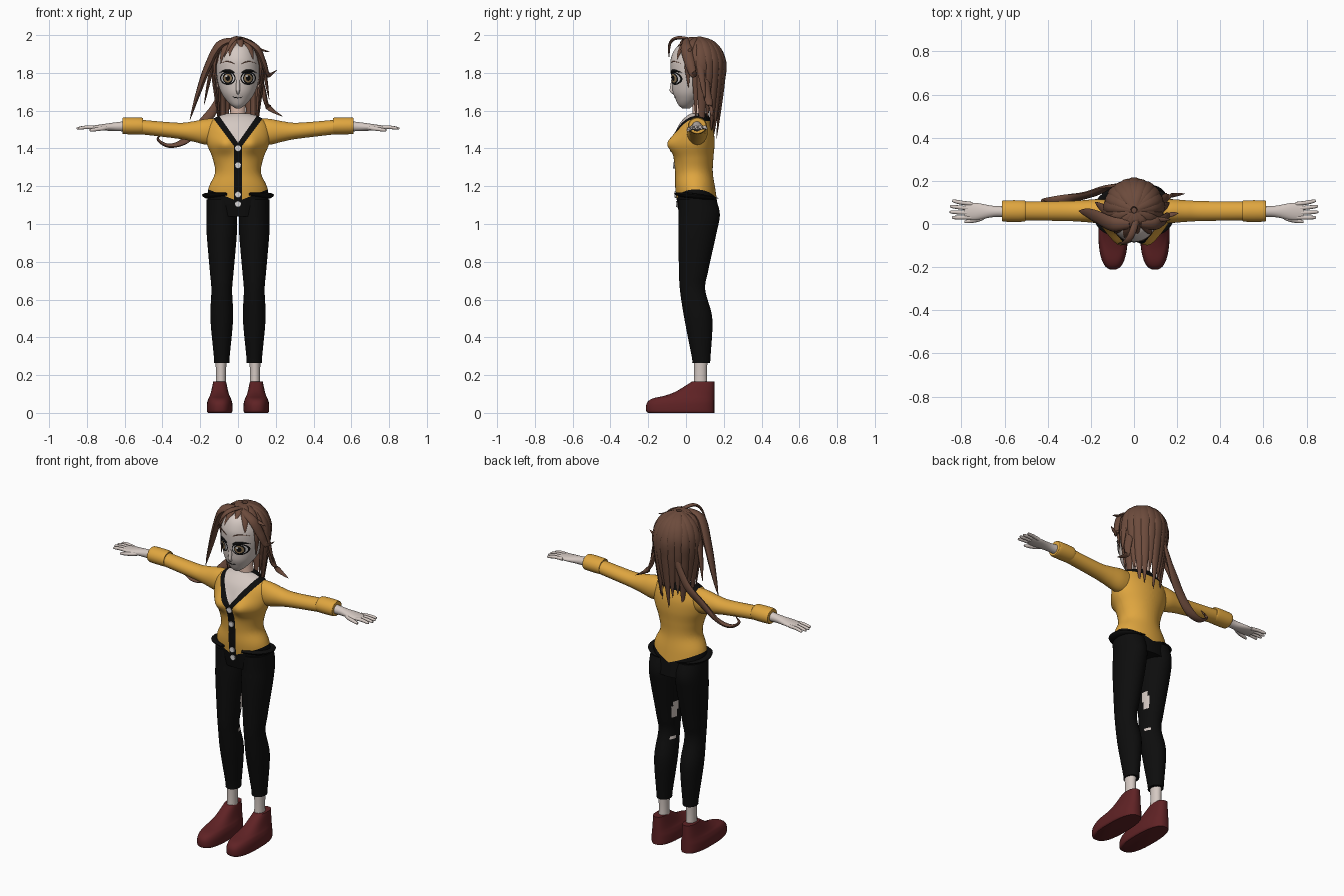
import bpy, bmesh, math
from mathutils import Vector
from mathutils.bvhtree import BVHTree

if "Cube" in bpy.data.objects:
    bpy.data.objects.remove(bpy.data.objects["Cube"])

def material(name, r, g, b):
    m = bpy.data.materials.new(name)
    m.diffuse_color = (r, g, b, 1)
    m.use_nodes = True
    m.node_tree.nodes["Principled BSDF"].inputs["Base Color"].default_value = m.diffuse_color
    return m

SKIN = material("pale skin", .66, .58, .54)
PEACH = material("peach skin", .78, .53, .43)
YELLOW = material("mustard knit", .74, .38, .05)
BLACK = material("black cloth", .004, .004, .004)
WHITE = material("button white", .7, .68, .68)
HAIR = material("brown hair", .15, .07, .045)
RED = material("dark red leather", .115, .016, .018)
TAN = material("tan iris", .3, .2, .1)

def finish(name, bm, mats, rule=None):
    bmesh.ops.recalc_face_normals(bm, faces=bm.faces)
    if rule:
        for f in bm.faces:
            f.material_index = rule(f.calc_center_median())
    me = bpy.data.meshes.new(name)
    bm.to_mesh(me)
    bm.free()
    for m in mats:
        me.materials.append(m)
    me.polygons.foreach_set("use_smooth", [True] * len(me.polygons))
    me.set_sharp_from_angle(angle=math.radians(50))
    ob = bpy.data.objects.new(name, me)
    bpy.context.collection.objects.link(ob)
    return ob

def spline(rows, sub):
    out, n = [], len(rows)
    for i in range(n - 1):
        a, b, c, d = rows[max(i - 1, 0)], rows[i], rows[i + 1], rows[min(i + 2, n - 1)]
        for k in range(sub):
            t = k / sub
            out.append([.5 * (2 * q + (r - p) * t + (2 * p - 5 * q + 4 * r - s) * t * t
                              + (3 * q - p - 3 * r + s) * t ** 3) for p, q, r, s in zip(a, b, c, d)])
    return out + [list(rows[-1])]

def skin_rings(rings):
    bm = bmesh.new()
    vs = [[bm.verts.new(p) for p in ring] for ring in rings]
    n = len(vs[0])
    for a, b in zip(vs, vs[1:]):
        for i in range(n):
            bm.faces.new((a[i], a[(i + 1) % n], b[(i + 1) % n], b[i]))
    bm.faces.new(vs[0])
    bm.faces.new(vs[-1])
    return bm

def loft(a, rows, axis='z', n=32, sub=6, s=1, power=2):
    """Fixed first centre a; rows: position on axis, second centre, two radii."""
    rings = []
    for t, b, ra, rb in spline(rows, sub):
        ring = []
        for i in range(n):
            c, d = math.cos(2 * math.pi * i / n), math.sin(2 * math.pi * i / n)
            u = a + ra * math.copysign(abs(c) ** (2 / power), c)
            v = b + rb * math.copysign(abs(d) ** (2 / power), d)
            ring.append((s * u, v, t) if axis == 'z' else (s * t, u, v))
        rings.append(ring)
    return skin_rings(rings)

def sweep(name, pts, r, mat, centre=None, squash=1, s=1, taper=True, n=10):
    """Tapered tube through points, flattened towards a centre."""
    path = [Vector(p) for p in spline(pts, 6)]
    rings, last = [], len(path) - 1
    for i, p in enumerate(path):
        t = (path[min(i + 1, last)] - path[max(i - 1, 0)]).normalized()
        ref = p - Vector(centre) if centre else Vector((.01, .02, 1))
        side = t.cross(ref).normalized()
        up = side.cross(t) * squash
        f = i / last
        w = r * max(.05, min(1, .5 + 2 * f) * (1 - f ** 3)) if taper else r * (1 - .5 * f ** 6)
        ring = [p + w * (side * math.cos(2 * math.pi * k / n) + up * math.sin(2 * math.pi * k / n)) for k in range(n)]
        rings.append([(s * v.x, v.y, v.z) for v in ring])
    return finish(name, skin_rings(rings), [mat])

# Cardigan: torso cut along neckline, placket and hem
bm = loft(0, [(1.04, .07, .16, .105), (1.18, .05, .158, .106), (1.27, .042, .122, .1), (1.35, .04, .135, .105),
              (1.42, .038, .163, .113), (1.48, .045, .17, .103), (1.53, .05, .155, .085),
              (1.565, .06, .118, .064), (1.585, .07, .06, .045)], n=64)
for v in bm.verts:
    if v.co.y < .04:
        v.co.y -= .034 * math.exp(-((abs(v.co.x) - .07) / .05) ** 2 - ((v.co.z - 1.425) / .05) ** 2)
cuts = [((0, .06, 0), (0, 1, 0)), ((0, 0, 1.545), (0, 0, 1))]
for s in (1, -1):
    cuts += [((s * .022, 0, 0), (1, 0, 0)), ((0, 0, 1.43), (s, 0, -.7)),
             ((0, 0, 1.385), (s, 0, -.75)), ((0, 0, 1.12), (s * .4, 0, -1))]
for co, no in cuts:
    bmesh.ops.bisect_plane(bm, geom=bm.verts[:] + bm.edges[:] + bm.faces[:], plane_co=co, plane_no=no)

def cardigan_rule(c):
    x = abs(c.x)
    if c.z < 1.12 + .4 * x:
        return 1
    if c.y < .06:
        if x < (c.z - 1.43) * .7:
            return 2
        return int(x < (c.z - 1.385) * .75 or x < .022)
    return int(c.z > 1.545)
torso = finish("cardigan", bm, [YELLOW, BLACK, SKIN], cardigan_rule)

def surface(ob):
    me = ob.data
    tree = BVHTree.FromPolygons([v.co for v in me.vertices], [p.vertices for p in me.polygons])
    def front(x, z):
        hit = tree.ray_cast(Vector((x, -1, z)), Vector((0, 1, 0)))[0]
        return hit.y if hit else 0
    return front

def plate(name, front, cx, cz, rx, rz, mat, lift):
    """Thin elliptical plate that follows the surface below."""
    bm = bmesh.new()
    n, rings = 28, []
    for k in range(1, 6):
        pts = [(cx + rx * k / 5 * math.cos(i * 2 * math.pi / n), cz + rz * k / 5 * math.sin(i * 2 * math.pi / n))
               for i in range(n)]
        rings.append([bm.verts.new((x, front(x, z) - lift, z)) for x, z in pts])
    bm.faces.new(rings[0])
    for a, b in zip(rings, rings[1:]):
        for i in range(n):
            bm.faces.new((a[i], a[(i + 1) % n], b[(i + 1) % n], b[i]))
    return finish(name, bm, [mat])

# Buttons
chest = surface(torso)
for z in (1.40, 1.31, 1.155, 1.105):
    bm = loft(0, [(-.008, 0, .017, .017), (.007, 0, .016, .016)], n=16, sub=1)
    for v in bm.verts:
        v.co = (v.co.x, chest(0, z) - v.co.z, z + v.co.y)
    finish("button", bm, [WHITE])

# Neck, head, nose and mouth
finish("neck", loft(0, [(1.53, .075, .06, .045), (1.58, .075, .042, .04), (1.69, .07, .04, .042)]), [PEACH])
head = finish("head", loft(0, [(1.612, 0, .012, .02), (1.63, 0, .038, .04), (1.66, .012, .066, .067),
                               (1.70, .03, .091, .1), (1.76, .045, .109, .12), (1.82, .045, .114, .127),
                               (1.88, .045, .108, .124), (1.94, .045, .08, .09), (1.975, .045, .01, .01)], n=48), [SKIN])
face = surface(head)
C = (0, .05, 1.8)
sweep("nose", [(0, face(0, z) + d, z) for z, d in ((1.76, .006), (1.72, -.003), (1.705, -.006), (1.69, .004))],
      .01, SKIN, C, taper=False)
sweep("mouth", [(x, face(x, 1.668 + x * x * 8) - .001, 1.668 + x * x * 8) for x in (-.03, -.015, 0, .015, .03)],
      .0035, BLACK, C, .5)

for s in (1, -1):
    # Eyes, lashes, brows and ears
    layers = (("eye_outline", .041, .036, BLACK), ("eye_white", .035, .029, WHITE), ("iris_rim", .027, .03, BLACK),
              ("iris", .022, .023, TAN), ("pupil", .012, .015, BLACK))
    for i, (name, rx, rz, mat) in enumerate(layers):
        plate(name, face, s * .054, 1.772, rx, rz, mat, .002 + .0015 * i)
    plate("eye_glint", face, s * .054 - .008, 1.783, .006, .006, WHITE, .0095)
    for name, z, r, mat in (("lash", 1.812, .008, BLACK), ("brow", 1.86, .003, HAIR)):
        arch = [(x, z - 8 * (x - .06) ** 2) for x in (.02, .04, .06, .08, .097)]
        sweep(name, [(x, face(x, h) - .002, h) for x, h in arch], r, mat, C, .5, s)
    sweep("ear", [(.108, .055, 1.72), (.116, .06, 1.75), (.113, .07, 1.81)], .02, PEACH, C, .45, s)

    # Sleeve, cuff, forearm and fingers
    finish("sleeve", loft(.06, [(.11, 1.49, .05, .07), (.17, 1.488, .055, .068), (.24, 1.49, .05, .053),
                                (.32, 1.494, .046, .042), (.53, 1.515, .043, .038)], 'x', s=s), [YELLOW])
    finish("cuff", loft(.06, [(.503, 1.518, .04, .036), (.512, 1.519, .049, .044), (.602, 1.52, .049, .044),
                              (.612, 1.52, .04, .036)], 'x', s=s), [YELLOW])
    finish("hand", loft(.058, [(.58, 1.518, .029, .028), (.65, 1.515, .026, .023), (.735, 1.511, .04, .015),
                               (.785, 1.51, .033, .009)], 'x', s=s), [SKIN])
    for k in range(4):
        y, tip = .03 + .021 * k, .858 - .01 * abs(k - 1.4)
        sweep("finger", [(.75, y, 1.51), (.80, y + .002 * k, 1.512), (tip, y + .005 * k, 1.506)],
              .0095, SKIN, s=s, taper=False)
    sweep("thumb", [(.68, .045, 1.51), (.72, .022, 1.505), (.785, .01, 1.496)], .011, SKIN, s=s, taper=False)

    # Trouser leg with torn patches on the inner back
    def leg_rule(c):
        inner = abs(c.x) < .052 and .05 < c.y < .09
        return int(inner and (.755 < c.z < .845 or .615 < c.z < .635))
    finish("trouser_leg", loft(.086, [(1.13, .06, .08, .1), (1.05, .07, .081, .109), (.95, .06, .08, .101),
                                      (.75, .04, .063, .077), (.65, .035, .055, .067), (.5, .065, .06, .074),
                                      (.3, .08, .042, .05), (.265, .08, .04, .047)], s=s, n=40, sub=8),
           [BLACK, SKIN], leg_rule)
    # Flared waistband at the hip
    arc = [-1.2 + .4 * k for k in range(7)]
    sweep("waistband", [(.165 * math.cos(a), .06 + .118 * math.sin(a), 1.147 - .012 * math.sin(a)) for a in arc],
          .03, BLACK, C, .45, s)
    # Ankle and shoe
    finish("ankle", loft(.09, [(.3, .078, .03, .037), (.2, .077, .027, .034), (.08, .077, .03, .04)], s=s), [SKIN])
    shoe = ((0, -.2, .062), (.012, -.211, .068), (.05, -.208, .067), (.075, -.18, .06), (.092, -.11, .052),
            (.115, -.05, .045), (.165, .03, .034))
    finish("shoe", loft(.097, [(z, (toe + .15) / 2, w, (.15 - toe) / 2) for z, toe, w in shoe], n=40, s=s, power=2.5), [RED])

# Hair cap, cut along the hairline
bm = bmesh.new()
bmesh.ops.create_uvsphere(bm, u_segments=40, v_segments=24, radius=1)
for v in bm.verts:
    v.co = (v.co.x * .124, .065 + v.co.y * .132, 1.83 + v.co.z * .152)
bmesh.ops.bisect_plane(bm, geom=bm.verts[:] + bm.edges[:] + bm.faces[:], plane_co=(0, -.05, 1.93),
                       plane_no=(0, .18, .125), clear_inner=True)
finish("hair_cap", bm, [HAIR])

def fall(name, degrees, low, r):
    """Strand from the crown over the skull, then hanging; 0 degrees is the back."""
    a, R, pts = math.radians(degrees), .155, []
    sn, cs = math.sin(a), math.cos(a)
    quarter = R * math.pi / 2
    length = R * math.acos((low - 1.83) / R) if low > 1.83 else quarter + 1.83 - low
    for k in range(7):
        d = .015 + (length - .015) * k / 6
        z, h = 1.83 + R * math.cos(d / R), math.sin(d / R)
        if d > quarter:
            z = 1.83 + quarter - d
            h = 1 - .75 * (1.83 - z)
        pts.append((.13 * h * sn, .065 + (.135 if cs > 0 else .152) * h * cs, z))
    sweep(name, pts, r, HAIR, C, .5)

# Long back strands, side locks and fringe
for i in range(11):
    fall("back_strand", -80 + 16 * i, 1.5 + .06 * math.sin(2.3 * i), .034)
for degrees, low in ((-158, 1.89), (-135, 1.85), (-108, 1.72), (170, 1.93), (140, 1.87), (112, 1.72)):
    fall("fringe", degrees, low, .024)
for degrees in (96, -96):
    fall("side_lock", degrees, 1.55, .02)

# Loose locks and curled tail
def lock(r, *pts):
    sweep("loose_lock", pts, r, HAIR, C, .55)
lock(.038, (-.02, 0, 1.975), (-.1, 0, 1.945), (-.165, .03, 1.82), (-.215, .05, 1.68), (-.255, .06, 1.55))
lock(.028, (-.03, .04, 1.97), (-.12, .06, 1.88), (-.18, .1, 1.63))
lock(.027, (-.05, .18, 1.78), (-.12, .17, 1.62), (-.2, .14, 1.52), (-.29, .12, 1.435),
     (-.37, .11, 1.415), (-.425, .105, 1.45), (-.39, .1, 1.485))
lock(.03, (.03, 0, 1.975), (.1, 0, 1.93), (.137, .02, 1.85), (.16, .04, 1.79), (.205, .05, 1.815))
lock(.016, (.04, .01, 1.965), (.1, .02, 1.93), (.17, .02, 1.91))
lock(.024, (.1, .1, 1.85), (.135, .11, 1.7), (.16, .13, 1.62), (.235, .14, 1.57))
lock(.028, (.04, .06, 1.97), (.12, .07, 1.88), (.165, .1, 1.66))
lock(.017, (.02, .05, 1.975), (-.01, -.045, 1.985), (-.04, -.085, 1.955), (-.075, -.09, 1.88))
